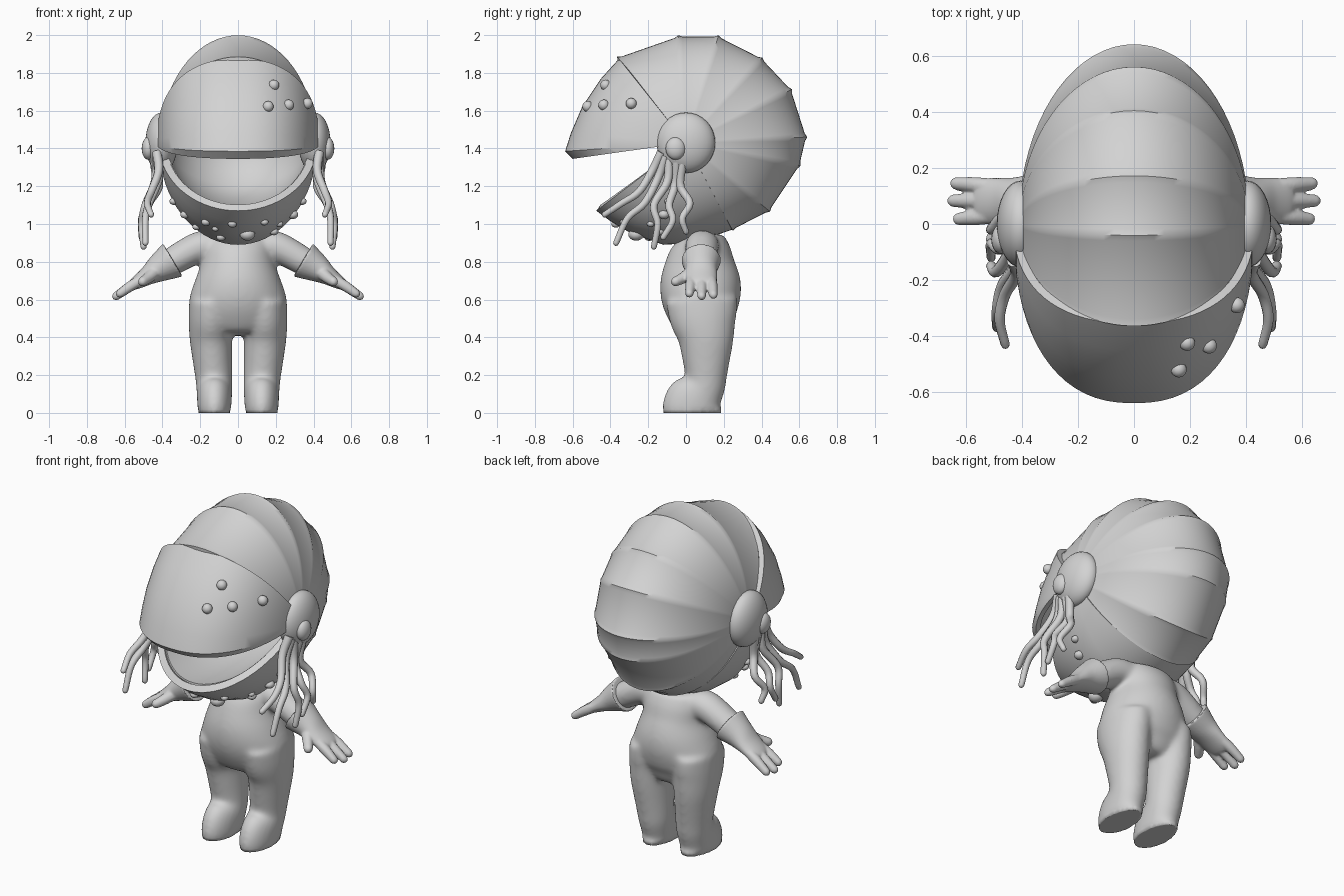
import bpy, bmesh, math
from mathutils import Vector, Matrix

if "Cube" in bpy.data.objects:
    bpy.data.objects.remove(bpy.data.objects["Cube"])

grey = bpy.data.materials.new("plain_grey")
grey.diffuse_color = (0.65, 0.65, 0.65, 1)
grey.use_nodes = True
grey.node_tree.nodes["Principled BSDF"].inputs["Base Color"].default_value = grey.diffuse_color
HUB_Z, HALF_W = 1.43, 0.42


def finish(name, bm, mods=(), angle=30):
    """Turn a bmesh into a named, shaded object with its modifiers applied."""
    bmesh.ops.recalc_face_normals(bm, faces=bm.faces)
    me = bpy.data.meshes.new(name)
    bm.to_mesh(me)
    bm.free()
    ob = bpy.data.objects.new(name, me)
    bpy.context.collection.objects.link(ob)
    me.materials.append(grey)
    bpy.ops.object.select_all(action='DESELECT')
    ob.select_set(True)
    bpy.context.view_layer.objects.active = ob
    for kind, props in mods:
        m = ob.modifiers.new(kind.title(), kind)
        for k, v in props.items():
            setattr(m, k, v)
        bpy.ops.object.modifier_apply(modifier=m.name)
    bpy.ops.object.shade_smooth_by_angle(angle=math.radians(angle))
    return ob


def smooth_path(pts, steps=5):
    """Catmull-Rom interpolation through points of any dimension."""
    v = [Vector(p) for p in pts]
    v = [2 * v[0] - v[1]] + v + [2 * v[-1] - v[-2]]
    out = []
    for i in range(1, len(v) - 2):
        a, b, c, d = v[i - 1:i + 3]
        for k in range(steps):
            t = k / steps
            out.append(0.5 * (2 * b + (c - a) * t + (2 * a - 5 * b + 4 * c - d) * t * t
                              + (3 * b - a - 3 * c + d) * t ** 3))
    return out + [v[-2]]


def tube(bm, path, side, n=16, round_end=False):
    """Loft smooth ellipses along a path of (x, y, z, radius along side, other radius)."""
    path = smooth_path(path)
    pts = [Vector(p[:3]) for p in path]
    rad = [(p[3], p[4]) for p in path]
    if round_end:
        d = (pts[-1] - pts[-2]).normalized()
        tip, (a, b) = pts[-1], rad[-1]
        for f, s in ((0.5, 0.85), (0.85, 0.5), (0.98, 0.15)):
            pts.append(tip + d * a * f)
            rad.append((a * s, b * s))
    rings = []
    for i, p in enumerate(pts):
        t = (pts[min(i + 1, len(pts) - 1)] - pts[max(i - 1, 0)]).normalized()
        u = Vector(side)
        u = (u - t * u.dot(t)).normalized()
        w = t.cross(u)
        rings.append([bm.verts.new(p + u * rad[i][0] * math.cos(2 * math.pi * k / n)
                                   + w * rad[i][1] * math.sin(2 * math.pi * k / n)) for k in range(n)])
    for a, b in zip(rings, rings[1:]):
        for k in range(n):
            bm.faces.new((a[k], a[(k + 1) % n], b[(k + 1) % n], b[k]))
    bm.faces.new(rings[0])
    bm.faces.new(rings[-1])


def ball(bm, loc, scale, seg=20):
    m = Matrix.Translation(loc) @ Matrix.Diagonal((*scale, 1))
    bmesh.ops.create_uvsphere(bm, u_segments=seg, v_segments=seg // 2, radius=1, matrix=m)


def meridian(y, z, half_w, power, n=32, limit=81):
    """Half (super)ellipse from hub to hub passing through the profile point."""
    out = []
    for k in range(n + 1):
        t = math.radians(limit * (2 * k / n - 1))
        c = math.cos(t) ** (2 / power)
        x = math.copysign(abs(math.sin(t)) ** (2 / power), t)
        out.append(Vector((half_w * x, y * c, HUB_Z + (z - HUB_Z) * c)))
    return out


def shell(name, profile, thickness, angle, half_w=HALF_W, power=2.0):
    bm = bmesh.new()
    rows = [[bm.verts.new(p) for p in meridian(y, z, half_w, power)] for y, z in profile]
    for a, b in zip(rows, rows[1:]):
        for k in range(len(a) - 1):
            bm.faces.new((a[k], a[k + 1], b[k + 1], b[k]))
    bmesh.ops.recalc_face_normals(bm, faces=bm.faces)
    f = bm.faces[:][len(bm.faces) // 2]
    inward = f.normal.dot(f.calc_center_median() - Vector((0, 0, HUB_Z))) < 0
    return finish(name, bm, [('SOLIDIFY', dict(thickness=thickness, offset=1 if inward else -1))], angle)


def ridged(profile, width=0.022, height=0.007):
    """Add a soft raised ridge at every corner of the profile."""
    hub, pts, out = Vector((0, HUB_Z)), [Vector(p) for p in profile], []
    for i, p in enumerate(pts):
        if i:
            out.append(p + (pts[i - 1] - p).normalized() * width)
        out.append(p + (p - hub).normalized() * height)
        if i < len(pts) - 1:
            out.append(p + (pts[i + 1] - p).normalized() * width)
    return out


# Helmet: fan of flat panels with ridged joints, visor, jaw and inner lining
back = [(-0.36, 1.88), (-0.04, 1.992), (0.17, 1.992), (0.40, 1.875), (0.555, 1.71),
        (0.635, 1.46), (0.60, 1.31), (0.44, 1.07), (0.245, 0.97)]
visor = [(-0.355, 1.875), (-0.45, 1.77), (-0.55, 1.62), (-0.61, 1.48), (-0.64, 1.385), (-0.60, 1.345)]
jaw = [(-0.475, 1.07), (-0.40, 1.015), (-0.29, 0.95), (-0.12, 0.89), (0.04, 0.90), (0.245, 0.97)]
lining = [(-0.43, 1.09), (-0.25, 1.07), (0.0, 1.08), (0.2, 1.13), (0.32, 1.2), (0.40, 1.35), (0.40, 1.55),
          (0.25, 1.75)]
shell("helmet_back", ridged(back), 0.03, 50, 0.412)
shell("visor", visor, 0.03, 30, 0.43, 2.35)
shell("jaw", jaw, 0.04, 30)
shell("mouth_lining", lining, 0.01, 35, 0.385)

# Round studs on one side of the visor and all over the jaw
bm = bmesh.new()
for p in ((0.19, -0.425, 1.735), (0.268, -0.435, 1.63), (0.16, -0.52, 1.622), (0.367, -0.29, 1.638)):
    ball(bm, p, (0.029, 0.029, 0.029), 14)
finish("visor_studs", bm, angle=60)


def jaw_y(x, z):
    """Depth of the jaw surface at a given width and height."""
    s = math.sqrt(1 - (x / HALF_W) ** 2)
    pz = HUB_Z + (z - HUB_Z) / s
    for (ya, za), (yb, zb) in zip(jaw[:4], jaw[1:4]):
        if pz >= zb or zb == jaw[3][1]:
            return s * (ya + (yb - ya) * min((za - pz) / (za - zb), 1))


bm = bmesh.new()
for x, z, r in ((-0.28, 1.05, 0.026), (-0.22, 0.985, 0.022), (-0.17, 1.01, 0.025), (-0.09, 0.93, 0.025),
                (-0.03, 1.0, 0.024), (0.05, 0.945, 0.042), (0.14, 1.01, 0.022), (0.19, 0.96, 0.025),
                (0.22, 1.0, 0.02), (0.29, 1.05, 0.03), (-0.12, 0.975, 0.018), (0.34, 1.12, 0.024),
                (-0.34, 1.12, 0.024)):
    ball(bm, (x, jaw_y(x, z), z), (r, r, r * 0.8), 14)
finish("jaw_studs", bm, angle=60)

# Hinge hubs with small buttons
bm = bmesh.new()
for s in (-1, 1):
    ball(bm, (s * 0.405, 0, HUB_Z), (0.085, 0.155, 0.16), 32)
finish("hinge_hubs", bm, angle=60)
bm = bmesh.new()
for s in (-1, 1):
    ball(bm, (s * 0.475, -0.055, 1.40), (0.035, 0.053, 0.06), 20)
finish("hub_buttons", bm, angle=60)

# Tentacles hanging from each hub
strands = [
    [(.43, -.13, 1.38), (.42, -.18, 1.28), (.46, -.25, 1.17), (.48, -.34, 1.11), (.46, -.43, 1.05)],
    [(.43, -.11, 1.36), (.42, -.15, 1.24), (.47, -.22, 1.11), (.49, -.31, 1.03), (.49, -.37, .90)],
    [(.43, -.09, 1.34), (.44, -.10, 1.22), (.49, -.17, 1.10), (.51, -.15, 1.00), (.50, -.17, .88)],
    [(.44, -.05, 1.33), (.42, -.06, 1.20), (.48, -.09, 1.10), (.51, -.07, 1.02), (.51, -.12, .93)],
    [(.44, -.02, 1.32), (.43, -.03, 1.20), (.47, .02, 1.11), (.51, -.02, 1.03), (.50, .00, .96)]]
bm = bmesh.new()
for s in (-1, 1):
    for strand in strands:
        tube(bm, [(s * x, y, z, 0.025 - 0.0022 * i, 0.025 - 0.0022 * i)
                  for i, (x, y, z) in enumerate(strand)], (1, 0, 0), 10, True)
finish("tentacles", bm, angle=60)

# Body: torso, legs with feet, and upper arms fused together
bm = bmesh.new()
torso = [(.95, .095, .165, .105), (.88, .09, .185, .15), (.8, .08, .192, .185), (.7, .077, .228, .212),
         (.6, .08, .258, .209), (.5, .09, .25, .175), (.44, .10, .19, .13), (.41, .10, .11, .08)]
tube(bm, [(0, y, z, rx, ry) for z, y, rx, ry in torso], (1, 0, 0), 40)
leg = [(.6, .14, .083, .118, .19), (.5, .144, .091, .118, .178), (.4, .144, .105, .113, .15),
       (.3, .137, .107, .106, .13), (.2, .129, .106, .099, .112), (.15, .126, .10, .096, .11),
       (.11, .125, .077, .094, .127), (.07, .125, .047, .092, .152), (.035, .125, .037, .09, .161),
       (0, .125, .037, .087, .158)]
for s in (-1, 1):
    tube(bm, [(s * x, y, z, rx, ry) for z, x, y, rx, ry in leg], (1, 0, 0), 32)
    tube(bm, [(s * .10, .09, .875, .085, .08), (s * .2, .085, .88, .09, .083),
              (s * .37, .08, .79, .08, .075)], (0, 1, 0), 24)
body = finish("body", bm, [('REMESH', dict(mode='VOXEL', voxel_size=0.011)),
                           ('SMOOTH', dict(factor=0.5, iterations=22))], 50)
for v in body.data.vertices:          # flat soles
    if v.co.z < 0.014:
        v.co.z = 0

# Gloves: cuff, flattened palm, three fingers and a thumb
bm = bmesh.new()
for s in (-1, 1):
    tube(bm, [(s * .345, .08, .81, .105, .102), (s * .42, .08, .765, .087, .075),
              (s * .48, .08, .725, .085, .05), (s * .54, .083, .687, .08, .034),
              (s * .56, .083, .675, .065, .026)], (0, 1, 0), 28)
    for y0, y1, x1, z1 in ((.028, .018, .625, .632), (.083, .083, .645, .618), (.135, .145, .635, .625)):
        tube(bm, [(s * .52, y0, .70, .029, .029), (s * .57, (y0 + y1) / 2, .67, .028, .028),
                  (s * x1, y1, z1, .023, .023)], (0, 1, 0), 12, True)
    tube(bm, [(s * .44, .03, .745, .036, .036), (s * .475, -.015, .715, .03, .03),
              (s * .505, -.055, .695, .026, .026)], (0, 0, 1), 12, True)
finish("gloves", bm, [('REMESH', dict(mode='VOXEL', voxel_size=0.007)),
                      ('SMOOTH', dict(factor=0.5, iterations=3))], 50)
